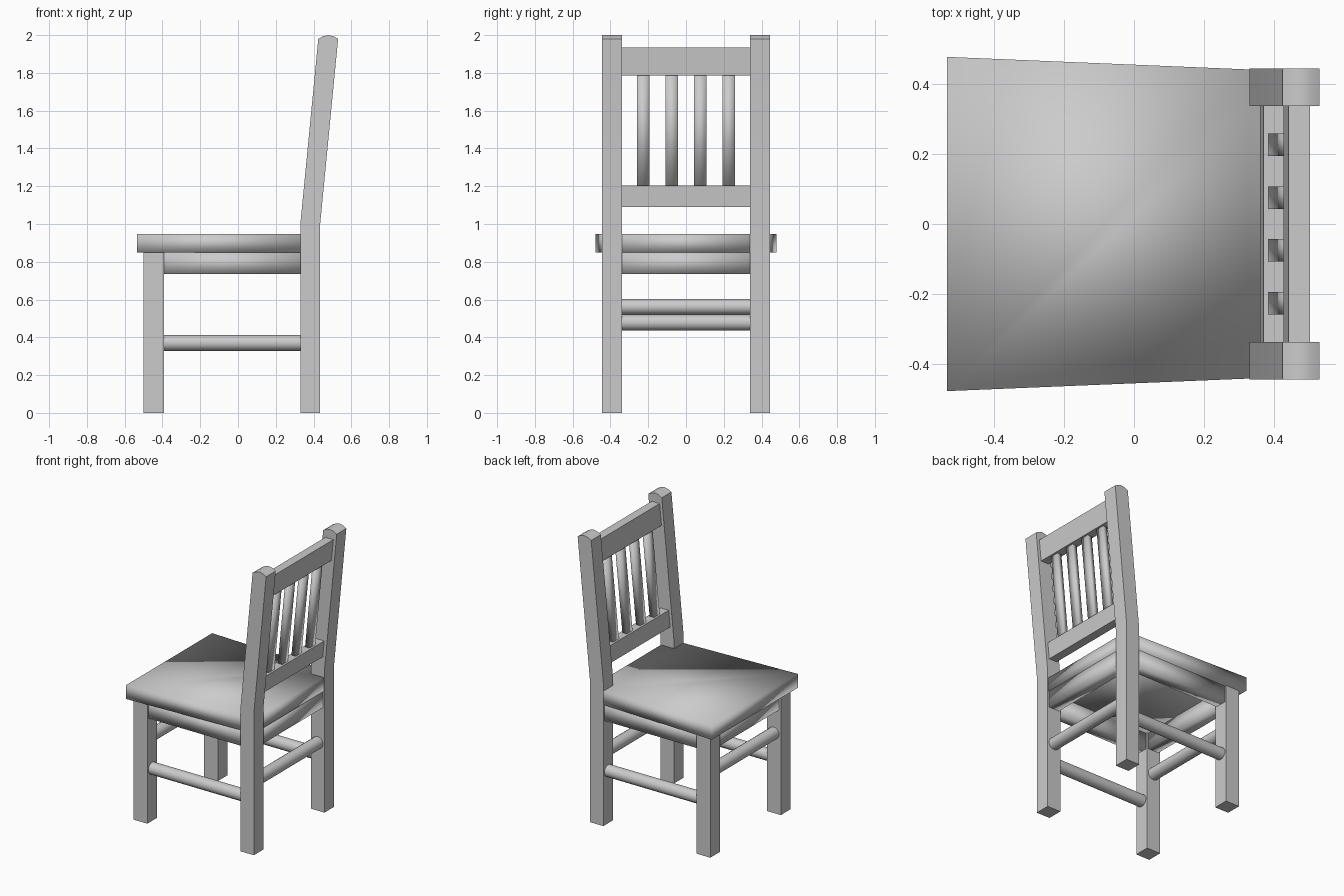
import bpy, bmesh, math
from mathutils import Vector, Matrix

cube = bpy.data.objects.get("Cube")
if cube:
    bpy.data.objects.remove(cube, do_unlink=True)

GREY = (0.6, 0.6, 0.6, 1)
mat = bpy.data.materials.new("plain grey")
mat.use_nodes = True
mat.diffuse_color = GREY
mat.node_tree.nodes["Principled BSDF"].inputs["Base Color"].default_value = GREY


def finish(name, bm, angle):
    """Turn the bmesh into an object, smooth below the given angle."""
    bmesh.ops.recalc_face_normals(bm, faces=bm.faces)
    mesh = bpy.data.meshes.new(name)
    bm.to_mesh(mesh)
    bm.free()
    mesh.materials.append(mat)
    mesh.shade_smooth()
    mesh.set_sharp_from_angle(angle=math.radians(angle))
    obj = bpy.data.objects.new(name, mesh)
    bpy.context.collection.objects.link(obj)


def prism(name, points, depth, angle=30):
    """Extrude a closed 3D outline along the depth vector."""
    bm = bmesh.new()
    face = bm.faces.new([bm.verts.new(p) for p in points])
    new = bmesh.ops.extrude_face_region(bm, geom=[face])["geom"]
    verts = [g for g in new if isinstance(g, bmesh.types.BMVert)]
    bmesh.ops.translate(bm, verts=verts, vec=depth)
    finish(name, bm, angle)


def box(name, x0, x1, y0, y1, z0, z1, angle=30):
    prism(name, [(x0, y0, z0), (x1, y0, z0), (x1, y1, z0), (x0, y1, z0)],
          (0, 0, z1 - z0), angle)


def dowel(name, start, end, radius=0.042):
    """Round bar between two points."""
    a, b = Vector(start), Vector(end)
    bm = bmesh.new()
    place = Matrix.Translation((a + b) / 2) @ (b - a).to_track_quat("Z", "Y").to_matrix().to_4x4()
    bmesh.ops.create_cone(bm, cap_ends=True, segments=16, radius1=radius,
                          radius2=radius, depth=(b - a).length, matrix=place)
    finish(name, bm, 40)


def lean(z):
    """Centre line of the leaning back above the seat."""
    return 0.382 + 0.097 * (z - 1)


def leaning_bar(name, y0, y1, z0, z1, thick, angle=30):
    h = thick / 2
    outline = [(lean(z0) - h, y0, z0), (lean(z0) + h, y0, z0),
               (lean(z1) + h, y0, z1), (lean(z1) - h, y0, z1)]
    prism(name, outline, (0, y1 - y0, 0), angle)


INNER, OUTER = 0.338, 0.445      # leg faces across the width
MID = (INNER + OUTER) / 2
FRONT, BACK = -0.445, 0.382      # leg centres along the depth

# Back posts: bent profile with a gently crowned top
post = [(0.33, 0), (0.435, 0), (0.435, 1), (0.53, 1.98), (0.505, 1.994),
        (0.478, 2), (0.45, 1.994), (0.425, 1.98), (0.33, 1)]

for side, s in (("right", -1), ("left", 1)):
    lo, hi = sorted((s * INNER, s * OUTER))
    prism(f"back_post_{side}", [(x, lo, z) for x, z in post], (0, hi - lo, 0))
    box(f"front_leg_{side}", -0.5, -0.393, lo, hi, 0, 0.85)
    dowel(f"side_stretcher_{side}", (FRONT, s * MID, 0.37), (BACK, s * MID, 0.37))
    box(f"side_apron_{side}", FRONT, BACK, s * MID - 0.042, s * MID + 0.042, 0.735, 0.85, 180)

# Cross pieces under the seat
for end, x, z in (("front", FRONT, 0.562), ("back", BACK, 0.478)):
    dowel(f"{end}_stretcher", (x, -MID, z), (x, MID, z))
    box(f"{end}_apron", x - 0.042, x + 0.042, -MID, MID, 0.735, 0.85, 180)

# Tapered seat board, notched around the back posts, softly shaded
half = [(-0.535, 0.478), (0.33, 0.442), (0.33, INNER), (0.43, INNER)]
seat = half + [(x, -y) for x, y in reversed(half)]
prism("seat", [(x, y, 0.85) for x, y in seat], (0, 0, 0.097), 180)

# Backrest rails and slats
leaning_bar("top_rail", -INNER, INNER, 1.785, 1.935, 0.062)
leaning_bar("lower_rail", -INNER, INNER, 1.09, 1.205, 0.062)
for i in range(4):
    y = (i - 1.5) * 0.151
    leaning_bar(f"back_slat_{i + 1}", y - 0.032, y + 0.032, 1.18, 1.81, 0.034, 180)
